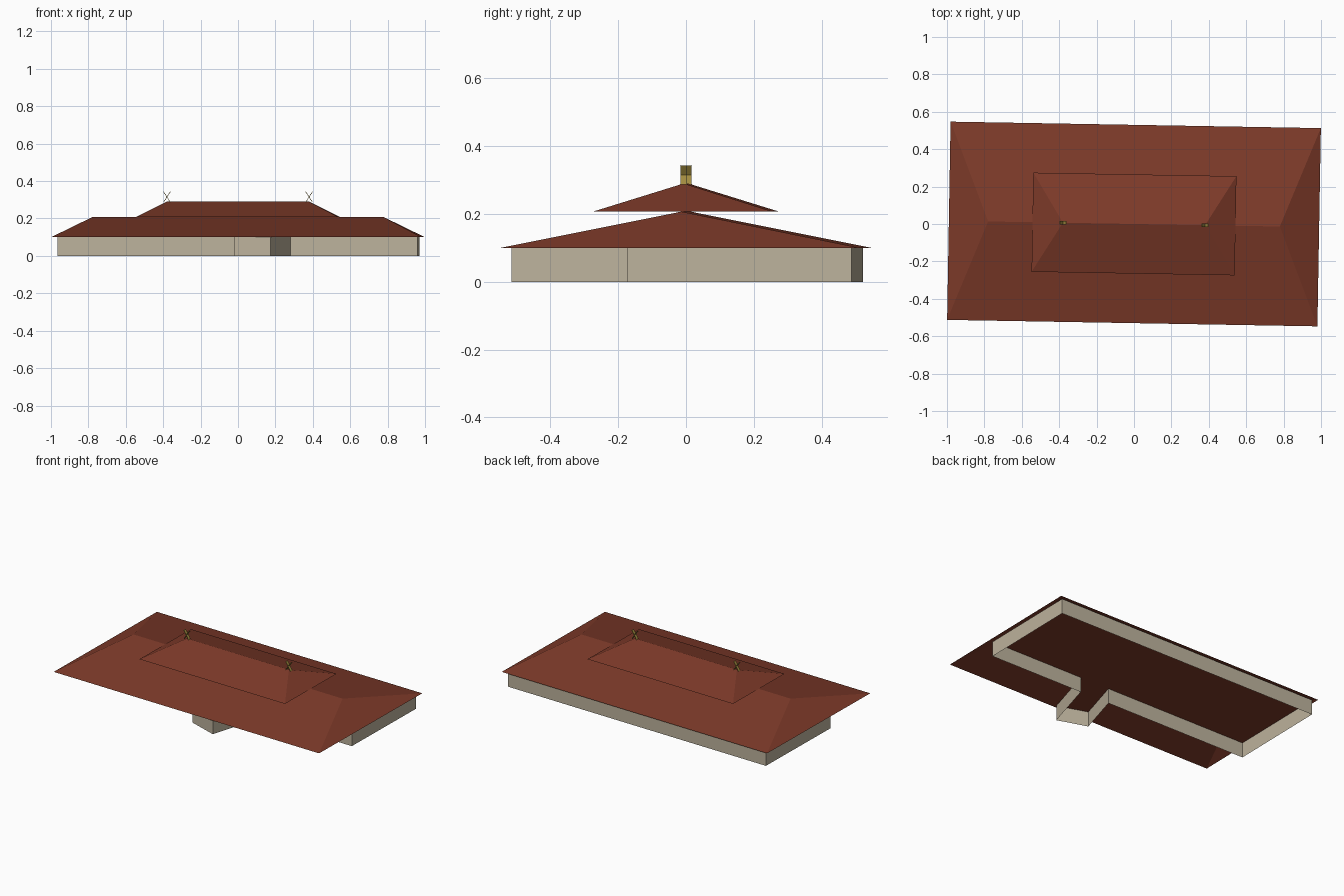
import bpy
import bmesh
from math import radians

if "Cube" in bpy.data.objects:
    bpy.data.objects.remove(bpy.data.objects["Cube"], do_unlink=True)

TURN = radians(-1.0)      # the whole building sits slightly askew
EAVE, RIDGE, TOP = 0.10, 0.207, 0.29


def material(name, color):
    m = bpy.data.materials.new(name)
    m.use_nodes = True
    m.diffuse_color = (*color, 1)
    m.node_tree.nodes["Principled BSDF"].inputs["Base Color"].default_value = (*color, 1)
    return m


roof_red = material("roof red brown", (0.205, 0.042, 0.022))
wall_beige = material("wall beige", (0.51, 0.45, 0.335))
gold = material("old gold", (0.36, 0.26, 0.05))


def add_object(name, bm, mat, recalc=True):
    if recalc:
        bmesh.ops.recalc_face_normals(bm, faces=bm.faces)
    mesh = bpy.data.meshes.new(name)
    bm.to_mesh(mesh)
    bm.free()
    mesh.materials.append(mat)
    obj = bpy.data.objects.new(name, mesh)
    obj.rotation_euler.z = TURN
    bpy.context.collection.objects.link(obj)
    return obj


def hip_roof(name, half_x, half_y, half_ridge, z0, z1):
    """Four thin slopes rising to a ridge along x."""
    bm = bmesh.new()
    a, b, c, d = [bm.verts.new((sx * half_x, sy * half_y, z0))
                  for sx, sy in ((-1, -1), (1, -1), (1, 1), (-1, 1))]
    left, right = [bm.verts.new((s * half_ridge, 0, z1)) for s in (-1, 1)]
    for face in ((a, b, right, left), (b, c, right), (c, d, left, right), (d, a, left)):
        bm.faces.new(face)
    add_object(name, bm, roof_red, recalc=False)


# Roofs
hip_roof("lower_roof", 0.99, 0.53, 0.78, EAVE, RIDGE)
hip_roof("upper_roof", 0.543, 0.265, 0.38, RIDGE, TOP)

# Walls follow the plan, with a slanted entrance passage at the front
plan = [(-0.963, -0.157), (0.07, -0.157), (-0.012, -0.45), (0.184, -0.512),
        (0.283, -0.157), (0.963, -0.157), (0.963, 0.505), (-0.963, 0.505)]
bm = bmesh.new()
low = [bm.verts.new((x, y, 0)) for x, y in plan]
high = [bm.verts.new((x, y, EAVE)) for x, y in plan]
for i in range(len(plan)):
    j = (i + 1) % len(plan)
    bm.faces.new((low[i], low[j], high[j], high[i]))
add_object("walls", bm, wall_beige, recalc=False)

# Ceiling closing the walls under the roof
bm = bmesh.new()
bm.faces.new([bm.verts.new((x, y, EAVE)) for x, y in reversed(plan)])
add_object("ceiling", bm, roof_red, recalc=False)

# Crossed finials at the ridge ends
for side, x in (("right", -0.38), ("left", 0.38)):
    bm = bmesh.new()
    for lean in (-1, 1):
        start = [(x - lean * 0.018 + t, y, TOP - 0.003)
                 for t, y in ((-0.0015, -0.01), (0.0015, -0.01), (0.0015, 0.01), (-0.0015, 0.01))]
        bottom = [bm.verts.new(p) for p in start]
        top = [bm.verts.new((px + lean * 0.036, py, 0.343)) for px, py, _ in start]
        bm.faces.new(bottom[::-1])
        bm.faces.new(top)
        for i in range(4):
            j = (i + 1) % 4
            bm.faces.new((bottom[i], bottom[j], top[j], top[i]))
    add_object(side + "_crossed_finial", bm, gold)
